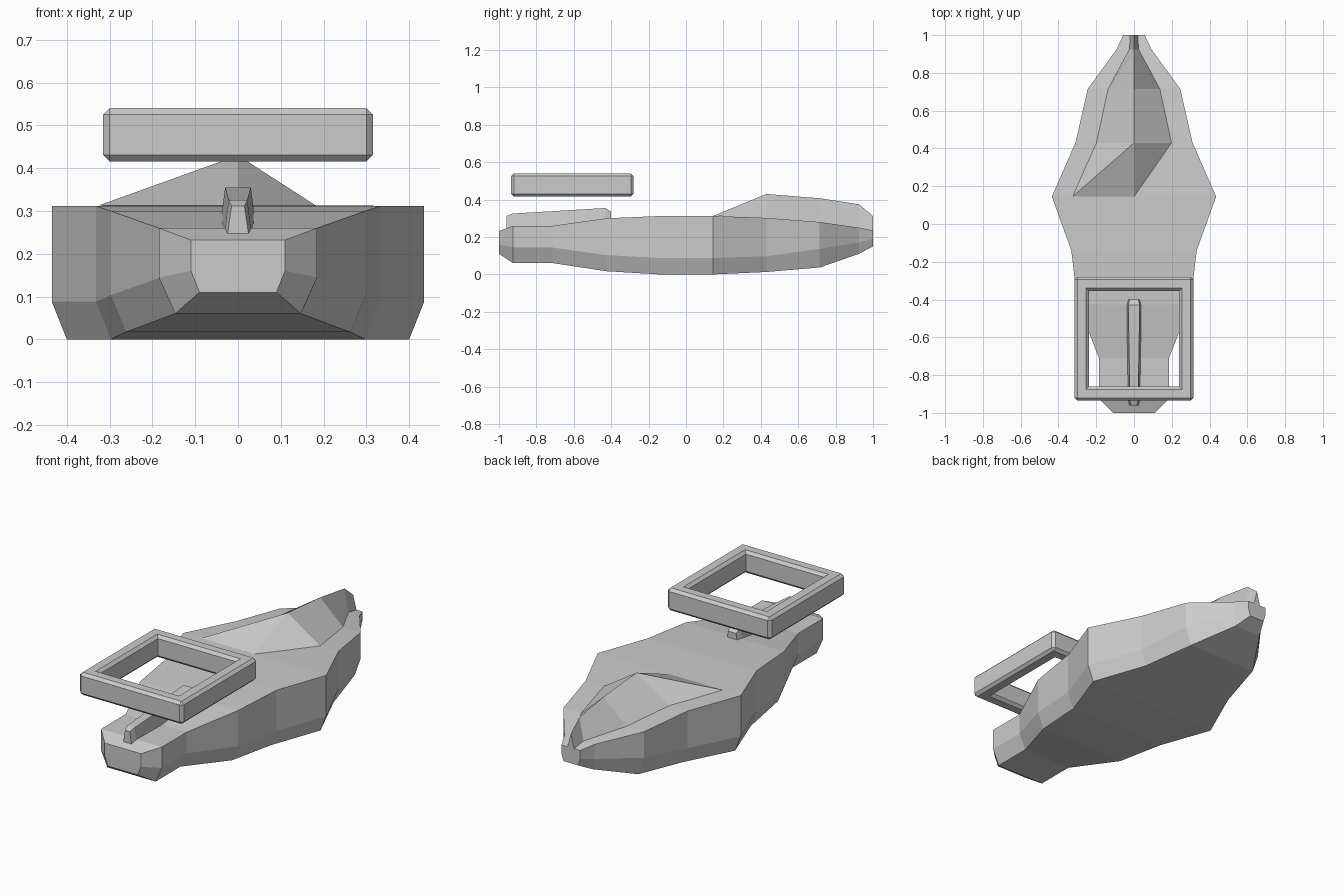
import bpy, bmesh

if "Cube" in bpy.data.objects:
    bpy.data.objects.remove(bpy.data.objects["Cube"])


def finish(bm, name):
    bmesh.ops.recalc_face_normals(bm, faces=bm.faces[:])
    me = bpy.data.meshes.new(name)
    bm.to_mesh(me)
    bm.free()
    ob = bpy.data.objects.new(name, me)
    bpy.context.collection.objects.link(ob)
    return ob


def loft(name, sections):
    """Skin a list of closed rings and cap both ends."""
    bm = bmesh.new()
    rings = [[bm.verts.new(p) for p in s] for s in sections]
    n = len(rings[0])
    for a, b in zip(rings, rings[1:]):
        for i in range(n):
            j = (i + 1) % n
            bm.faces.new((a[i], a[j], b[j], b[i]))
    bm.faces.new(rings[0])
    bm.faces.new(rings[-1][::-1])
    return finish(bm, name)


# Hull: y, half width, bottom half width, top z, chine z, bottom z
hull = [
    (-1.00, .11, .09, .232, .16, .11),
    (-.925, .185, .147, .26, .145, .06),
    (-.71, .185, .147, .26, .143, .06),
    (-.425, .298, .262, .30, .103, .017),
    (-.14, .332, .297, .312, .088, 0),
    (.145, .435, .40, .312, .088, 0),
    (.43, .31, .28, .302, .097, .013),
    (.715, .245, .21, .28, .137, .037),
    (.925, .092, .08, .25, .17, .11),
    (1.00, .057, .045, .235, .19, .15),
]
loft("hull", [[(-w, y, t), (-w, y, c), (-b, y, z), (b, y, z), (w, y, c), (w, y, t)]
              for y, w, b, t, c, z in hull])

# Rear canopy: ridge with triangular sections: y, half width, base z, ridge z
canopy = [
    (.145, .325, .313, .313),
    (.43, .20, .301, .43),
    (.715, .137, .28, .407),
    (.925, .024, .25, .375),
    (1.00, .02, .235, .312),
]
bm = bmesh.new()
rows = [[bm.verts.new(p) for p in ((-w, y, b), (0, y, r), (w, y, b))]
        for y, w, b, r in canopy]
for k, (a, b) in enumerate(zip(rows, rows[1:])):
    if k == 0:  # sloping front, split differently on each side
        for tri in ((a[0], a[1], b[1]), (a[0], b[1], b[0]),
                    (a[1], b[2], b[1]), (a[1], a[2], b[2])):
            bm.faces.new(tri)
    else:
        for i in range(2):
            bm.faces.new((a[i], a[i + 1], b[i + 1], b[i]))
bm.faces.new(rows[-1])
finish(bm, "rear_canopy")

# Nose ridge: y, bottom half width, top half width, bottom z, top z
ridge = [
    (-.96, .025, .015, .243, .312),
    (-.93, .032, .022, .243, .325),
    (-.43, .042, .03, .26, .355),
    (-.40, .034, .024, .27, .335),
]
loft("nose_ridge", [[(-b, y, z), (b, y, z), (t, y, h), (-t, y, h)]
                    for y, b, t, z, h in ridge])


# Raised rectangular frame made of chamfered bars
def bar(name, x0, x1, y0, y1, z0=.416, z1=.54):
    bm = bmesh.new()
    bmesh.ops.create_cube(bm, size=1)
    for v in bm.verts:
        v.co = (x1 if v.co.x > 0 else x0, y1 if v.co.y > 0 else y0,
                z1 if v.co.z > 0 else z0)
    bmesh.ops.bevel(bm, geom=bm.edges[:], offset=.015, segments=1,
                    profile=.5, affect='EDGES')
    return finish(bm, name)


bar("frame_left", -.315, -.238, -.935, -.28)
bar("frame_right", .238, .315, -.935, -.28)
bar("frame_front", -.302, .302, -.935, -.86)
bar("frame_back", -.302, .302, -.355, -.28)
